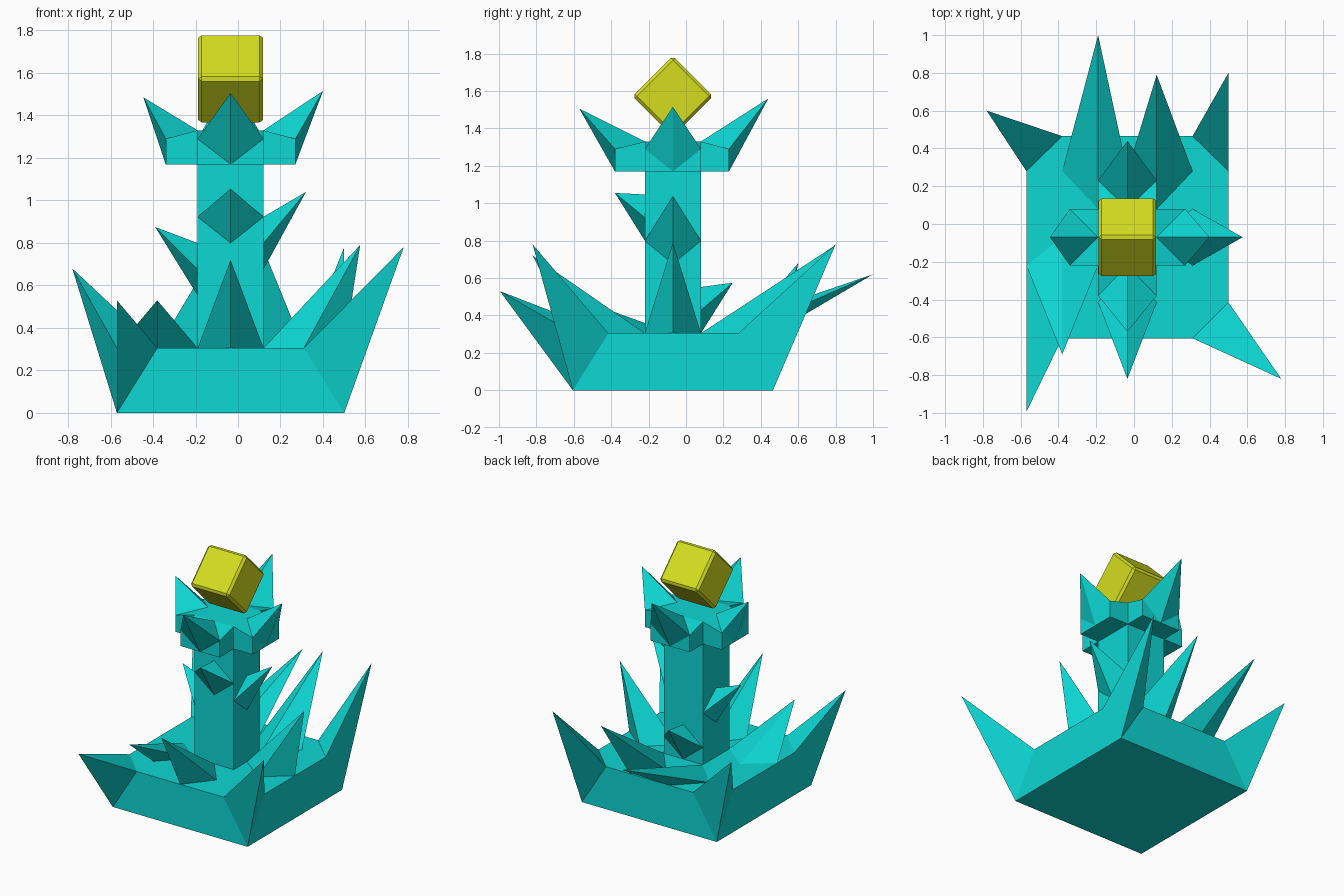
import bpy, bmesh, math

if "Cube" in bpy.data.objects:
    bpy.data.objects.remove(bpy.data.objects["Cube"])


def material(name, rgb):
    m = bpy.data.materials.new(name)
    m.diffuse_color = (*rgb, 1)
    m.use_nodes = True
    m.node_tree.nodes["Principled BSDF"].inputs["Base Color"].default_value = m.diffuse_color
    return m


teal = material("teal", (0.004, 0.68, 0.65))
yellow = material("yellow", (0.66, 0.73, 0.014))


def lattice_part(name, axes, solid, pulled, open_face):
    """Skin of a block lattice; some lattice points are pulled out into spikes."""
    bm = bmesh.new()
    cache = {}

    def vert(idx):
        if idx not in cache:
            p = tuple(axes[k][idx[k]] for k in range(3))
            cache[idx] = bm.verts.new(pulled.get(idx, p))
        return cache[idx]

    n = [len(a) - 1 for a in axes]

    def filled(c):
        return all(0 <= c[k] < n[k] for k in range(3)) and solid(*c)

    for c in [(i, j, k) for i in range(n[0]) for j in range(n[1]) for k in range(n[2])]:
        if not filled(c):
            continue
        for ax in range(3):
            u, v = (ax + 1) % 3, (ax + 2) % 3
            for side in (0, 1):
                nb = list(c)
                nb[ax] += 2 * side - 1
                if filled(nb) or open_face(c, ax, side):
                    continue
                quad = []
                for du, dv in ((0, 0), (1, 0), (1, 1), (0, 1)):
                    q = list(c)
                    q[ax] += side
                    q[u] += du
                    q[v] += dv
                    quad.append(tuple(q))
                if side == 0:
                    quad.reverse()
                ring = [vert(q) for q in quad]
                d02 = (ring[0].co - ring[2].co).length
                d13 = (ring[1].co - ring[3].co).length
                if not any(q in pulled for q in quad):
                    bm.faces.new(ring)
                else:  # fold bent quads along the shorter diagonal
                    r = ring if d02 <= d13 else ring[1:] + ring[:1]
                    bm.faces.new((r[0], r[1], r[2]))
                    bm.faces.new((r[0], r[2], r[3]))
    me = bpy.data.meshes.new(name)
    bm.to_mesh(me)
    bm.free()
    me.materials.append(teal)
    ob = bpy.data.objects.new(name, me)
    bpy.context.collection.objects.link(ob)
    return ob


# Spiky base block
X = [-0.57, -0.38, -0.19, -0.035, 0.12, 0.31, 0.50]
Y = [-0.605, -0.415, -0.22, -0.07, 0.08, 0.28, 0.465]
lattice_part(
    "spiky_base", (X, Y, [0, 0.305]), lambda i, j, k: True,
    {(0, 0, 1): (-0.57, -0.995, 0.53), (6, 0, 1): (0.78, -0.82, 0.78),
     (0, 6, 1): (-0.78, 0.60, 0.68), (6, 6, 1): (0.50, 0.80, 0.78),
     (1, 2, 1): (-0.38, -0.69, 0.53), (3, 1, 1): (-0.035, -0.82, 0.72),
     (5, 3, 1): (0.575, -0.07, 0.79), (2, 5, 1): (-0.19, 1.0, 0.62),
     (4, 5, 1): (0.12, 0.79, 0.77)},
    lambda c, ax, s: ax == 2 and s == 1 and c[0] in (2, 3) and c[1] in (2, 3))

# Column with one thorn on each side
PX, PY = X[2:5], Y[2:5]
PZ = [0.305 + i * (1.17 - 0.305) / 7 for i in range(8)]
lattice_part(
    "thorned_column", (PX, PY, PZ), lambda i, j, k: True,
    {(1, 0, 5): (-0.035, -0.38, 1.055), (2, 1, 4): (0.32, -0.07, 1.04),
     (0, 1, 3): (-0.39, -0.07, 0.875), (1, 2, 1): (-0.035, 0.25, 0.575)},
    lambda c, ax, s: ax == 2)

# Plus-shaped crown: outer corners sit lower, outer middles are petal tips
CX = [-0.34] + PX + [0.27]
CY = [-0.38] + PY + [0.23]
tips = {(2, 0, 1): (-0.035, -0.57, 1.505), (2, 4, 1): (-0.035, 0.44, 1.56),
        (0, 2, 1): (-0.445, -0.07, 1.485), (4, 2, 1): (0.40, -0.07, 1.515)}
for a in (1, 3):
    for e in (0, 4):
        tips[(a, e, 1)] = (CX[a], CY[e], 1.29)
        tips[(e, a, 1)] = (CX[e], CY[a], 1.29)
lattice_part(
    "petal_crown", (CX, CY, [1.17, 1.33]),
    lambda i, j, k: i in (1, 2) or j in (1, 2), tips,
    lambda c, ax, s: ax == 2 and s == 0 and c[0] in (1, 2) and c[1] in (1, 2))

# Tilted cube held above the crown
bpy.ops.mesh.primitive_cube_add(size=0.305, location=(-0.035, -0.07, 1.572),
                                rotation=(math.radians(45), 0, 0))
cube = bpy.context.object
cube.name = "tilted_cube"
cube.data.materials.append(yellow)
bev = cube.modifiers.new("edge_bevel", 'BEVEL')
bev.width = 0.016
bev.segments = 1
